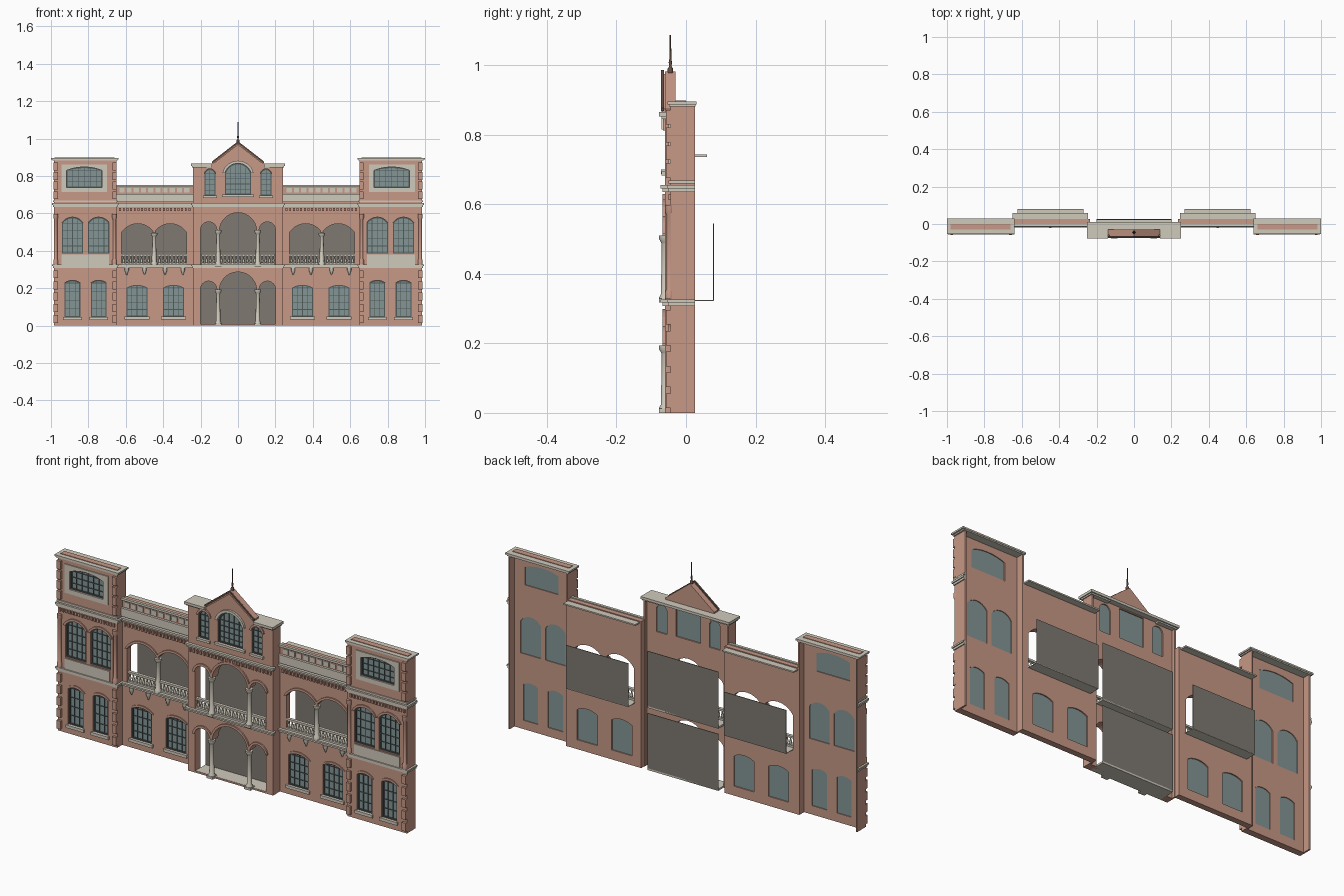
import bpy, bmesh, math
from mathutils import Matrix, Vector

cube = bpy.data.objects.get("Cube")
if cube:
    bpy.data.objects.remove(cube, do_unlink=True)


def material(name, colour):
    mat = bpy.data.materials.new(name)
    mat.use_nodes = True
    mat.diffuse_color = (*colour, 1)
    mat.node_tree.nodes["Principled BSDF"].inputs["Base Color"].default_value = (*colour, 1)
    return mat


brick = material("brick", (0.57, 0.315, 0.24))
trim = material("stone trim", (0.63, 0.59, 0.5))
glass = material("window glass", (0.23, 0.3, 0.3))
frame = material("window frame", (0.08, 0.1, 0.1))
panel = material("back panel", (0.21, 0.19, 0.165))
dark = material("dark edging", (0.13, 0.08, 0.06))


def add_object(name, mesh, mat=None, location=(0, 0, 0)):
    obj = bpy.data.objects.new(name, mesh)
    bpy.context.scene.collection.objects.link(obj)
    obj.location = location
    if mat:
        mesh.materials.append(mat)
    return obj


def boxes(name, mat, spans):
    """One mesh of boxes, each span being x0, x1, y0, y1, z0, z1."""
    bm = bmesh.new()
    for x0, x1, y0, y1, z0, z1 in spans:
        centre = Vector((x0 + x1, y0 + y1, z0 + z1)) / 2
        size = (abs(x1 - x0), abs(y1 - y0), abs(z1 - z0), 1)
        bmesh.ops.create_cube(bm, size=1, matrix=Matrix.Translation(centre) @ Matrix.Diagonal(size))
    mesh = bpy.data.meshes.new(name)
    bm.to_mesh(mesh)
    bm.free()
    return add_object(name, mesh, mat)


def plate(name, mat, outlines, y0, y1):
    """Outlines in x and z, later ones being holes, given depth along y."""
    curve = bpy.data.curves.new(name, "CURVE")
    curve.dimensions, curve.fill_mode = "2D", "BOTH"
    curve.extrude = (y1 - y0) / 2
    for points in outlines:
        spline = curve.splines.new("POLY")
        spline.points.add(len(points) - 1)
        for p, (x, z) in zip(spline.points, points):
            p.co = (x, z, 0, 1)
        spline.use_cyclic_u = True
    source = bpy.data.objects.new(name, curve)
    bpy.context.scene.collection.objects.link(source)
    mesh = bpy.data.meshes.new_from_object(source.evaluated_get(bpy.context.evaluated_depsgraph_get()))
    bpy.data.objects.remove(source)
    mesh.transform(Matrix.Translation((0, (y0 + y1) / 2, 0)) @ Matrix.Rotation(math.pi / 2, 4, "X"))
    mesh.materials.clear()
    mesh.shade_flat()
    return add_object(name, mesh, mat)


def lathe(name, mat, profile, sides=12):
    """Round mesh from (radius, height) pairs, shared by every copy."""
    bm = bmesh.new()
    rings = [[bm.verts.new((r * math.cos(a), r * math.sin(a), z))
              for a in [math.tau * i / sides for i in range(sides)]] for r, z in profile]
    for low, high in zip(rings, rings[1:]):
        for i in range(sides):
            j = (i + 1) % sides
            bm.faces.new((low[i], low[j], high[j], high[i])).smooth = True
    bm.faces.new(rings[0][::-1])
    bm.faces.new(rings[-1])
    for e in bm.edges:
        e.smooth = len(e.link_faces) == 2 and e.calc_face_angle() < 0.8
    mesh = bpy.data.meshes.new(name)
    bm.to_mesh(mesh)
    bm.free()
    mesh.materials.append(mat)
    return mesh


def arc(cx, hw, zs, zt, n=14):
    """Segmental arch from right springing to left springing."""
    rise = zt - zs
    r = (hw * hw + rise * rise) / (2 * rise)
    a = math.asin(min(1, hw / r))
    return [(cx + r * math.sin(t), zt - r + r * math.cos(t))
            for t in [a - 2 * a * i / n for i in range(n + 1)]]


def opening(z0, arches):
    """Outline with a level foot and arches listed left to right."""
    points = [(arches[0][0] - arches[0][1], z0), (arches[-1][0] + arches[-1][1], z0)]
    for arch in reversed(arches):
        points += arc(*arch)
    return points


def hood(name, mat, arch, t, y0, y1):
    cx, hw, zs, zt = arch
    plate(name, mat, [arc(cx, hw + t, zs, zt + t) + arc(*arch)[::-1]], y0, y1)


def window(name, z0, arch, front, back, columns=3, rows=4):
    """Glass block, frame and glazing bars; returns the outline to cut."""
    cx, hw, zs, zt = arch
    outline, t = opening(z0, [arch]), 0.006
    inner = opening(z0 + t, [(cx, hw - t, zs, zt - t)])
    plate(name + "_glass", glass, [outline], front, back)
    plate(name + "_frame", frame, [outline, inner], front - t, front)
    bars = []
    for i in range(1, columns):
        x = cx - hw + 2 * hw * i / columns
        top = zt - (zt - zs) * ((x - cx) / hw) ** 2
        bars.append((x - .0015, x + .0015, front - .004, front, z0, top - .003))
    for i in range(1, rows):
        z = z0 + (zs - z0) * i / (rows - 1)
        bars.append((cx - hw, cx + hw, front - .004, front, z - .0015, z + .0015))
    boxes(name + "_bars", frame, bars)
    return outline


def rect(x0, x1, z0, z1):
    return [(x0, z0), (x1, z0), (x1, z1), (x0, z1)]


def spread(a, b, n):
    return [a + (b - a) * (i + .5) / n for i in range(n)]


column = lathe("column", trim, [(.017, 0), (.017, .012), (.012, .02), (.01, .165), (.012, .17), (.018, .18), (.018, .19)])
baluster = lathe("baluster", trim, [(.004, 0), (.007, .014), (.003, .028), (.005, .04)], 8)
side_shaft = lathe("side_shaft", brick, [(.013, 0), (.013, .02), (.009, .03), (.009, .24), (.013, .25), (.013, .27)])
bracket = lathe("bracket", trim, [(.003, 0), (.006, .01), (.011, .024), (.011, .036)], 8)
spire = lathe("spire", dark, [(.008, 0), (.008, .012), (.003, .02), (.005, .03), (.003, .04), (.002, .11)], 8)


def balustrade(name, x0, x1, y, count):
    boxes(name + "_rails", trim, [(x0, x1, y - .008, y + .008, z, z + .01) for z in (.325, .372)])
    for x in spread(x0, x1, count):
        add_object(name + "_baluster", baluster, location=(x, y, .334))


for s, side in ((1, "left"), (-1, "right")):
    # End wing with three storeys of windows, open at the back between side returns
    wing = side + "_wing"
    holes = []
    for x in (.745 * s, .885 * s):
        low, high = (x, .042, .228, .242), (x, .057, .548, .58)
        holes.append(window(wing + "_lower_window", .045, low, -.032, -.016, 3, 5))
        holes.append(window(wing + "_upper_window", .385, high, -.032, -.016, 4, 5))
        hood(wing + "_lower_hood", brick, low, .012, -.05, -.044)
        hood(wing + "_upper_hood", brick, high, .012, -.051, -.044)
        boxes(wing + "_sill", trim, [(x - .05, x + .05, -.054, -.03, .03, .045)])
    top = (.822 * s, .095, .83, .848)
    holes.append(window(wing + "_top_window", .738, top, -.035, -.016, 6, 4))
    plate(wing + "_top_surround", trim, [rect(.7 * s, .945 * s, .715, .862), holes[-1]], -.05, -.044)
    plate(wing + "_wall", brick, [rect(.65 * s, .985 * s, 0, .89)] + holes, -.045, -.012)
    boxes(wing + "_returns", brick, [(a * s, b * s, -.0125, .026, 0, .89) for a, b in ((.65, .658), (.977, .985))])
    boxes(wing + "_apron", trim, [(.69 * s, .945 * s, -.049, -.04, .325, .38)])
    bands = []
    for out, a, b in ((.005, .308, .318), (.005, .635, .645), (.005, .66, .668), (.01, .318, .326), (.01, .645, .655)):
        front = -.045 - out
        bands += [((.65 - out) * s, (.985 + out) * s, front, -.02, a, b), (.98 * s, (.985 + out) * s, front, .0255, a, b)]
    boxes(wing + "_bands", trim, bands)
    boxes(wing + "_cornice", trim, [(.645 * s, .992 * s, -.049, .028, .882, .888), (.64 * s, 1 * s, -.053, .03, .888, .896)])
    boxes(wing + "_parapet_top", brick, [(.66 * s, .98 * s, -.03, 0, .89, .899)])
    boxes(wing + "_dentils", brick, [(x - .005, x + .005, -.051, -.04, .613, .63) for x in spread(.66 * s, .98 * s, 18)])
    quoins = []
    for x in (.6605 * s, .9745 * s):
        for z in spread(.005, .305, 5) + spread(.672, .876, 4):
            quoins.append((x - .0115, x + .0115, -.057, -.04, z - .021, z + .021))
        add_object(wing + "_shaft", side_shaft, location=(x, -.047, .328))
    boxes(wing + "_quoins", brick, quoins)

    # Linking bay with a double arched loggia
    bay = side + "_bay"
    holes = []
    for x in (.345 * s, .54 * s):
        low = (x, .057, .202, .218)
        holes.append(window(bay + "_window", .048, low, .004, .02, 4, 5))
        hood(bay + "_hood", brick, low, .012, -.01, -.004)
        boxes(bay + "_sill", trim, [(x - .066, x + .066, -.016, .005, .033, .048)])
    arches = sorted([(.362 * s, .086, .498, .545), (.536 * s, .086, .498, .545)])
    holes.append(opening(.325, arches))
    for arch in arches:
        hood(bay + "_arch_moulding", brick, arch, .012, -.011, -.004)
    plate(bay + "_wall", brick, [rect(.235 * s, .655 * s, 0, .748)] + holes, -.005, .0255)
    add_object(bay + "_column", column, location=(.448 * s, -.004, .325)).scale.z = .9
    balustrade(bay + "_balustrade", .275 * s, .622 * s, .004, 18)
    boxes(bay + "_floor", trim, [(.27 * s, .622 * s, -.01, .08, .3225, .3255)])
    boxes(bay + "_back_panel", panel, [(.27 * s, .622 * s, .077, .08, .3235, .545)])
    boxes(bay + "_bands", trim, [(.24 * s, .65 * s, -y, .0, a, b) for y, a, b in
                                 ((.014, .308, .318), (.02, .318, .326), (.012, .635, .645), (.02, .645, .655),
                                  (.014, .66, .698), (.017, .698, .704), (.014, .742, .753))])
    boxes(bay + "_back_ledge", trim, [(.245 * s, .65 * s, .024, .06, .736, .743)])
    boxes(bay + "_parapet_panels", trim, [(x - .014, x + .014, -.01, 0, .711, .735) for x in spread(.255 * s, .64 * s, 10)])
    boxes(bay + "_dentils", brick, [(x - .005, x + .005, -.014, 0, .613, .63) for x in spread(.25 * s, .64 * s, 20)])
    for x in (.295, .39, .5, .595):
        add_object(bay + "_bracket", bracket, location=(x * s, -.008, .272))

# Central block: triple arches on two floors
holes = []
for z, floor in ((0, "ground"), (.317, "upper")):
    arches = [(-.157, .043, z + .19, z + .238), (0, .1, z + .19, z + .287), (.157, .043, z + .19, z + .238)]
    holes.append(opening(z + .008, arches))
    for arch in arches:
        hood(floor + "_arch_moulding", brick, arch, .012, -.067, -.059)
    for x in (-.106, .106):
        add_object(floor + "_column", column, location=(x, -.06, z + .004))
        boxes(floor + "_column_base", trim, [(x - .018, x + .018, -.078, -.042, z, z + .012)])
    boxes(floor + "_floor", trim, [(-.2, .2, -.058, .0255, z, z + .009)])
    boxes(floor + "_back_panel", panel, [(-.2, .2, .0225, .0255, z + .002, z + .29)])
balustrade("centre_balustrade", -.198, .198, -.052, 20)

# Central attic windows, gable and trim
attic = []
for x in (-.15, .15):
    arch = (x, .03, .812, .838)
    attic.append(window("attic_side_window", .695, arch, -.05, -.024, 2, 5))
    hood("attic_side_hood", brick, arch, .011, -.066, -.059)
    boxes("attic_side_sill", trim, [(x - .038, x + .038, -.07, -.05, .683, .695)])
big = (0, .07, .815, .868)
large = window("attic_large_window", .7, big, -.05, -.034, 5, 5)
low = rect(-.068, .068, .7, .848)
plate("attic_rear_glass", glass, [low], -.034, -.024)
hood("attic_large_hood", trim, big, .014, -.07, -.059)
boxes("attic_large_sill", trim, [(-.085, .085, -.072, -.05, .688, .7)])
gable = [(-.24, 0), (.24, 0), (.24, .855), (.138, .855), (.138, .874), (0, .982), (-.138, .874), (-.138, .855), (-.24, .855)]
plate("centre_front_wall", brick, [gable, large] + holes + attic, -.06, -.03)
plate("centre_rear_wall", brick, [rect(-.24, .24, 0, .855), low] + holes + attic, -.03, -.018)
boxes("centre_returns", brick, [(.232 * s, .24 * s, -.0185, 0, 0, .855) for s in (1, -1)])
plate("gable_edging", dark, [[(-.14, .868), (0, .976), (.14, .868), (.14, .877), (0, .986), (-.14, .877)]], -.072, -.064)
plate("gable_moulding", brick, [[(-.13, .866), (0, .966), (.13, .866), (.13, .874), (0, .975), (-.13, .874)]], -.069, -.06)
add_object("gable_spire", spire, location=(0, -.045, .978))
boxes("centre_bands", trim, [(-.245, .245, -.067, -.05, a, b) for a, b in ((.308, .318), (.635, .645))] +
      [(-.25, .25, -.074, -.05, a, b) for a, b in ((.318, .326), (.645, .655))])
boxes("centre_dentils", brick, [(x - .005, x + .005, -.067, -.055, .613, .63) for x in spread(-.235, .235, 24)])
boxes("centre_cornice", trim, [(.138 * s, .245 * s, -.07, .004, .846, .853) for s in (1, -1)] +
      [(.138 * s, .25 * s, -.078, .01, .853, .866) for s in (1, -1)] + [(-.14, .14, -.03, .01, .853, .866)])
